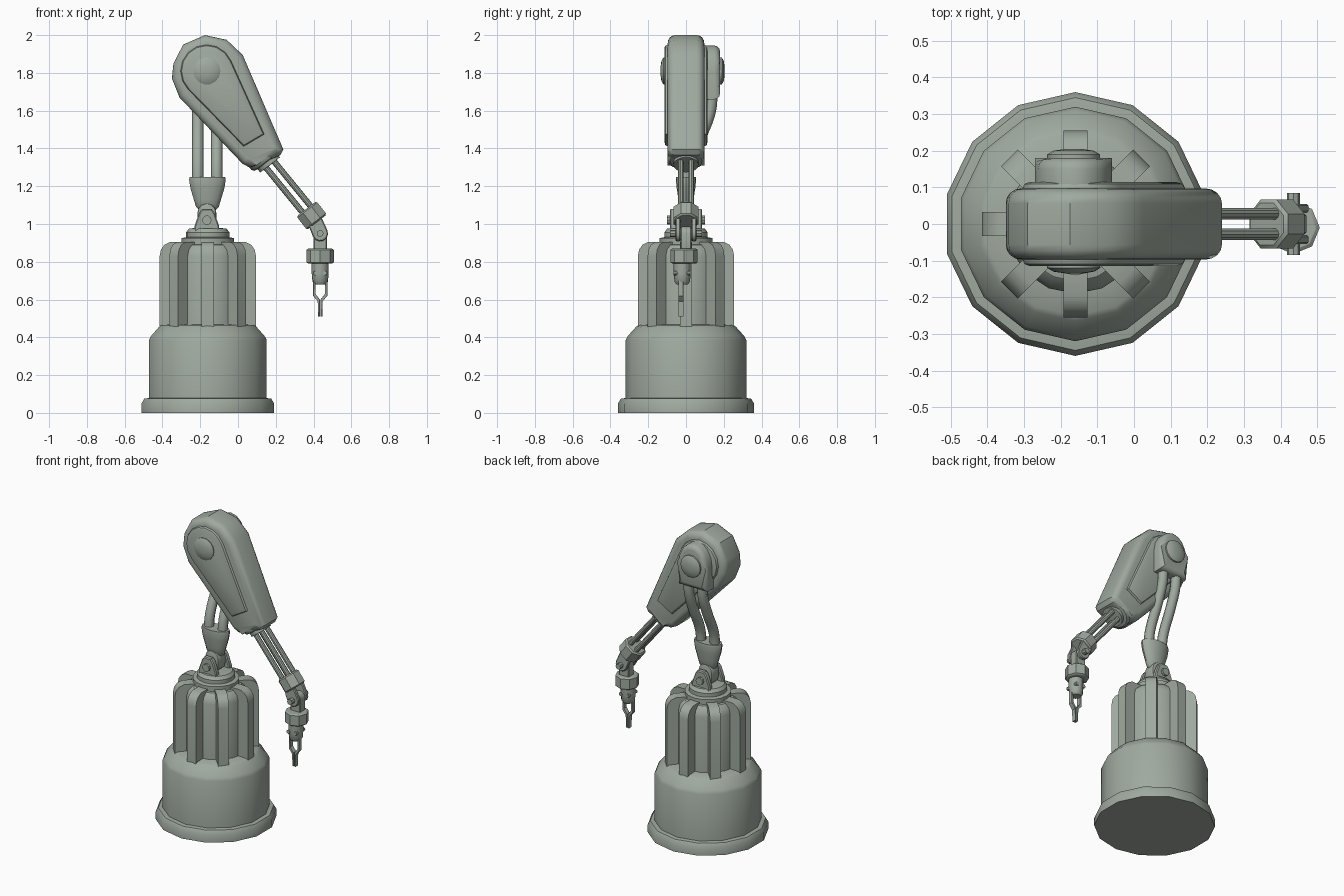
import bpy, bmesh
from math import sin, cos, pi, atan2
from mathutils import Vector

old = bpy.data.objects.get("Cube")
if old:
    bpy.data.objects.remove(old, do_unlink=True)

mat = bpy.data.materials.new("grey_green_metal")
mat.use_nodes = True
COLOUR = (0.35, 0.40, 0.35, 1)
mat.diffuse_color = COLOUR
mat.node_tree.nodes["Principled BSDF"].inputs["Base Color"].default_value = COLOUR

UP = Vector((0, 0, 1))
CX = -0.16                       # base axis
ELBOW = (-0.165, 1.81)           # big joint, x and z


def finish(name, bm):
    bmesh.ops.recalc_face_normals(bm, faces=bm.faces)
    me = bpy.data.meshes.new(name)
    bm.to_mesh(me)
    bm.free()
    me.materials.append(mat)
    me.shade_smooth()
    me.set_sharp_from_angle(angle=0.6)
    ob = bpy.data.objects.new(name, me)
    bpy.context.scene.collection.objects.link(ob)
    return ob


def lathe(name, profile, origin, axis=UP, sides=16, turn=0.0, squash=1.0):
    """Turn (radius, height) pairs about an axis, capped at both ends."""
    q = UP.rotation_difference(Vector(axis).normalized())
    bm = bmesh.new()
    rings = []
    for r, h in profile:
        ring = []
        for i in range(sides):
            a = turn + 2 * pi * i / sides
            p = Vector((r * cos(a), r * sin(a) * squash, h))
            ring.append(bm.verts.new(Vector(origin) + q @ p))
        rings.append(ring)
    for lo, hi in zip(rings, rings[1:]):
        for i in range(sides):
            j = (i + 1) % sides
            bm.faces.new((lo[i], lo[j], hi[j], hi[i]))
    bm.faces.new(rings[0][::-1])
    bm.faces.new(rings[-1])
    return finish(name, bm)


def rod(name, a, b, r, sides=10, turn=0.0):
    d = Vector(b) - Vector(a)
    return lathe(name, [(r, 0), (r, d.length)], a, d, sides, turn)


def prism(name, outline, y0, y1, bevel=0.0, segments=2, back_only=False):
    """Extrude an x-z outline along y and round its side rims."""
    bm = bmesh.new()
    front = [bm.verts.new((x, y0, z)) for x, z in outline]
    back = [bm.verts.new((x, y1, z)) for x, z in outline]
    caps = [bm.faces.new(front), bm.faces.new(back[::-1])]
    n = len(outline)
    for i in range(n):
        j = (i + 1) % n
        bm.faces.new((front[j], front[i], back[i], back[j]))
    if bevel:
        rims = [e for c in (caps[1:] if back_only else caps) for e in c.edges]
        bmesh.ops.bevel(bm, geom=rims, offset=bevel, segments=segments,
                        profile=0.5, affect='EDGES', clamp_overlap=True)
    return finish(name, bm)


def capsule(a, b, ra, rb, steps=6):
    """Outline of a link with a round end at a and at b."""
    t = atan2(b[1] - a[1], b[0] - a[0])
    pts = []
    for c, r, start in ((b, rb, t - pi / 2), (a, ra, t + pi / 2)):
        for i in range(steps + 1):
            u = start + pi * i / steps
            pts.append((c[0] + r * cos(u), c[1] + r * sin(u)))
    return pts


def tube(name, points, r):
    cu = bpy.data.curves.new(name, 'CURVE')
    cu.dimensions = '3D'
    cu.bevel_depth = r
    cu.bevel_resolution = 2
    cu.resolution_u = 6
    cu.use_fill_caps = True
    sp = cu.splines.new('BEZIER')
    sp.bezier_points.add(len(points) - 1)
    for bp, p in zip(sp.bezier_points, points):
        bp.co = p
        bp.handle_left_type = bp.handle_right_type = 'AUTO'
    cu.materials.append(mat)
    ob = bpy.data.objects.new(name, cu)
    bpy.context.scene.collection.objects.link(ob)


# Pedestal: foot ring, drum, core and cap
lathe("base_foot", [(0.36, 0), (0.36, 0.05), (0.345, 0.075), (0.31, 0.08)],
      (CX, 0, 0), sides=14, turn=pi / 2)
lathe("base_drum", [(0.32, 0.06), (0.32, 0.385), (0.31, 0.405), (0.265, 0.455),
                    (0.25, 0.465), (0.15, 0.47)], (CX, 0, 0), sides=14, turn=pi / 2)
lathe("core", [(0.19, 0.45), (0.19, 0.83), (0.18, 0.865), (0.155, 0.89), (0.1, 0.9)],
      (CX, 0, 0), sides=16)
lathe("cap", [(0.14, 0.89), (0.14, 0.925), (0.115, 0.93), (0.115, 0.955),
              (0.1, 0.975), (0.06, 0.98)], (CX, 0, 0), sides=16)

# Eight cooling ribs with rounded shoulders
for i in range(8):
    prof = [(0.12, 0.44), (0.255, 0.44), (0.255, 0.83), (0.248, 0.865),
            (0.23, 0.89), (0.2, 0.905), (0.12, 0.905)]
    rib = prism("rib_%d" % (i + 1), prof, -0.0325, 0.0325)
    rib.location.x = CX
    rib.rotation_euler.z = i * pi / 4

# Shoulder clevis, pin and ball
for s in (-1, 1):
    prism("clevis_plate", [(-0.23, 0.94), (-0.1, 0.94), (-0.1, 0.99), (-0.125, 1.06),
                           (-0.14, 1.08), (-0.19, 1.08), (-0.205, 1.06), (-0.23, 0.99)],
          s * 0.05, s * 0.085, 0.006, 1)
rod("shoulder_pin", (-0.165, -0.1, 1.02), (-0.165, 0.1, 1.02), 0.025)
prism("shoulder_tongue", capsule((-0.165, 1.02), (-0.165, 1.06), 0.05, 0.05),
      -0.04, 0.04, 0.01)

# Cup that holds the hoses
lathe("hose_cup", [(0.045, 1.075), (0.06, 1.09), (0.072, 1.13), (0.09, 1.19),
                   (0.097, 1.235), (0.094, 1.25), (0.07, 1.25)],
      (-0.162, 0, 0), sides=16, squash=0.55)

# Two hoses rising behind the arm
for x in (-0.213, -0.113):
    tube("hose", [(x, 0, 1.22), (x, 0.015, 1.32), (x, 0.085, 1.48),
                  (x, 0.13, 1.61), (x, 0.135, 1.72)], 0.031)

# Rear connector with domed button
ex, ez = ELBOW
arch = [(ex - 0.105, 1.66), (ex + 0.105, 1.66)]
arch += [(ex + 0.105 * cos(i * pi / 8), ez + 0.135 * sin(i * pi / 8)) for i in range(9)]
prism("rear_connector", arch, 0.1, 0.18, 0.03, 3, back_only=True)
for s, y in ((1, 0.17), (-1, 0.1)):
    lathe("elbow_button", [(0.072, 0), (0.072, 0.02), (0.055, 0.03), (0.02, 0.035)],
          (ex, s * y, ez), (0, s, 0), 14)

# Upper arm shell with raised side panels
shell = [(-0.35, 1.77), (-0.31, 1.67), (0.025, 1.318), (0.06, 1.30), (0.1, 1.31),
         (0.225, 1.365), (0.24, 1.395), (0.025, 1.895), (-0.06, 1.975),
         (-0.175, 2.0), (-0.29, 1.95), (-0.342, 1.85)]
prism("arm_shell", shell, -0.097, 0.097, 0.055, 4)
panel = [(ex + 0.14 * cos(a), ez + 0.14 * sin(a))
         for a in [pi * (0.13 + 1.12 * i / 9) for i in range(10)]]
panel += [(0.03, 1.41), (0.14, 1.475)]
prism("arm_panel", panel, -0.115, 0.115, 0.02, 2)

# Forearm: collars and four slim rods
d = Vector((0.61, 0, -0.79)).normalized()
side = Vector((-d.z, 0, d.x))
start = Vector((0.145, 0, 1.345))
wrist = Vector((0.39, 0, 1.045))
lathe("arm_collar", [(0.095, -0.04), (0.095, 0.0), (0.085, 0.015), (0.066, 0.018),
                     (0.066, 0.04), (0.04, 0.042)], start, d, 16)
for i in (-1, 1):
    for y in (-0.028, 0.028):
        off = side * 0.027 * i + Vector((0, y, 0))
        rod("forearm_rod", start + off, wrist + off, 0.016)
lathe("wrist_block", [(0.062, -0.045), (0.072, -0.037), (0.072, 0.037), (0.062, 0.045)],
      wrist, d, 8, pi / 8)

# Wrist fork, pin and tongue
pin = (0.435, 0.95)
for s in (-1, 1):
    prism("wrist_fork", capsule((0.405, 1.02), pin, 0.04, 0.042), s * 0.03, s * 0.055, 0.005, 1)
    rod("wrist_bolt", (pin[0], s * 0.05, pin[1]), (pin[0], s * 0.085, pin[1]), 0.018, 8)
prism("wrist_tongue", capsule(pin, (0.435, 0.87), 0.036, 0.036), -0.028, 0.028, 0.005, 1)

# Hand block and tapered palm
hx, hy = 0.435, -0.01
lathe("hand_block", [(0.062, 0.79), (0.072, 0.797), (0.072, 0.863), (0.062, 0.87)],
      (hx, hy, 0), sides=8)
lathe("palm", [(0.03, 0.68), (0.041, 0.695), (0.045, 0.74), (0.045, 0.8)],
      (hx, hy - 0.01, 0), sides=12)
for s in (-1, 1):
    x = hx + s * 0.025
    rod("palm_bolt", (x, hy - 0.055, 0.74), (x, hy + 0.035, 0.74), 0.012, 8)

# Two cranked gripper fingers
for s in (-1, 1):
    crank = [(0.026, 0.7), (0.038, 0.7), (0.038, 0.62), (0.018, 0.597), (0.011, 0.59),
             (0.011, 0.51), (0.002, 0.51), (0.002, 0.6), (0.027, 0.63)]
    prism("finger", [(hx + s * x, z) for x, z in crank], hy - 0.031, hy - 0.003, 0.002, 1)
